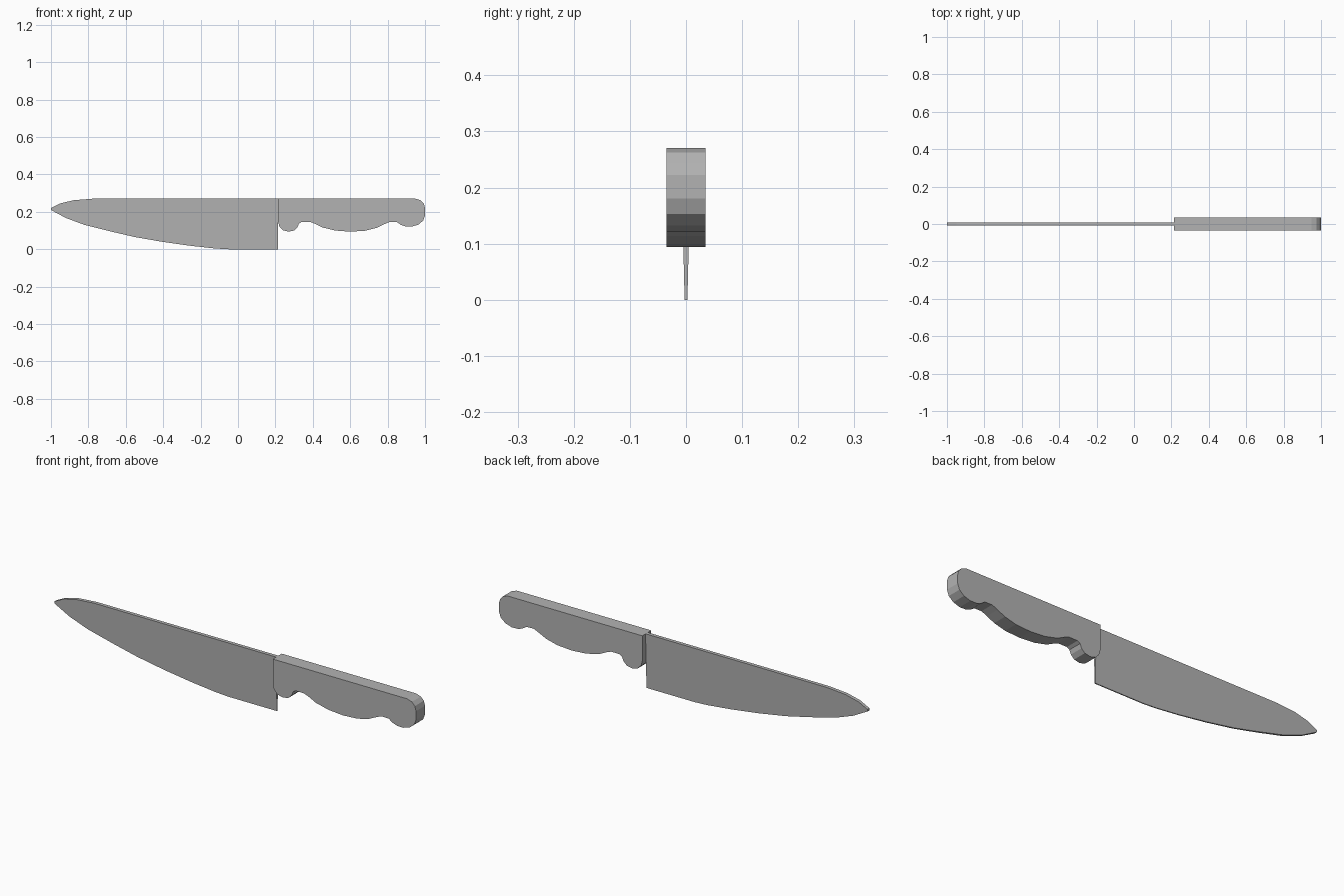
import bpy
import bmesh

cube = bpy.data.objects.get("Cube")
if cube:
    bpy.data.objects.remove(cube, do_unlink=True)

grey = bpy.data.materials.new("plain grey")
grey.use_nodes = True
colour = (0.45, 0.45, 0.45, 1)
grey.diffuse_color = colour
grey.node_tree.nodes["Principled BSDF"].inputs["Base Color"].default_value = colour


def slab(name, outline, half_width):
    """Solid with an x-z outline; half_width gives its half thickness at height z."""
    bm = bmesh.new()
    front = [bm.verts.new((x, -half_width(z), z)) for x, z in outline]
    back = [bm.verts.new((x, half_width(z), z)) for x, z in outline]
    bm.faces.new(front)
    bm.faces.new(back[::-1])
    for i in range(len(outline)):
        j = (i + 1) % len(outline)
        bm.faces.new((front[i], back[i], back[j], front[j]))
    bmesh.ops.recalc_face_normals(bm, faces=bm.faces[:])
    mesh = bpy.data.meshes.new(name)
    bm.to_mesh(mesh)
    bm.free()
    mesh.materials.append(grey)
    obj = bpy.data.objects.new(name, mesh)
    bpy.context.collection.objects.link(obj)
    return obj


# Blade: curved cutting edge, straight spine, thinning towards the edge
edge = [(-1, 0.21), (-0.92, 0.167), (-0.82, 0.13), (-0.68, 0.095), (-0.55, 0.065),
        (-0.4, 0.039), (-0.25, 0.018), (-0.12, 0.004), (-0.05, 0), (0.215, 0)]
spine = [(0.215, 0.27), (-0.78, 0.27), (-0.88, 0.262), (-0.95, 0.245), (-1, 0.22)]
slab("blade", edge + spine, lambda z: 0.0025 + 0.024 * z)

# Handle: finger lobe, belly grip and rounded butt
lobe = [(0.215, 0.145), (0.222, 0.12), (0.24, 0.102), (0.27, 0.094), (0.3, 0.1),
        (0.318, 0.117), (0.326, 0.137), (0.34, 0.146)]
belly = [(0.385, 0.146), (0.41, 0.137), (0.45, 0.117), (0.52, 0.1), (0.6, 0.094),
         (0.68, 0.099), (0.74, 0.114), (0.78, 0.133), (0.81, 0.146)]
butt = [(0.85, 0.145), (0.87, 0.131), (0.895, 0.122), (0.93, 0.121), (0.965, 0.132),
        (0.99, 0.153), (1, 0.18), (1, 0.222), (0.993, 0.245), (0.977, 0.262), (0.95, 0.27)]
slab("handle", [(0.215, 0.27)] + lobe + belly + butt, lambda z: 0.035)
